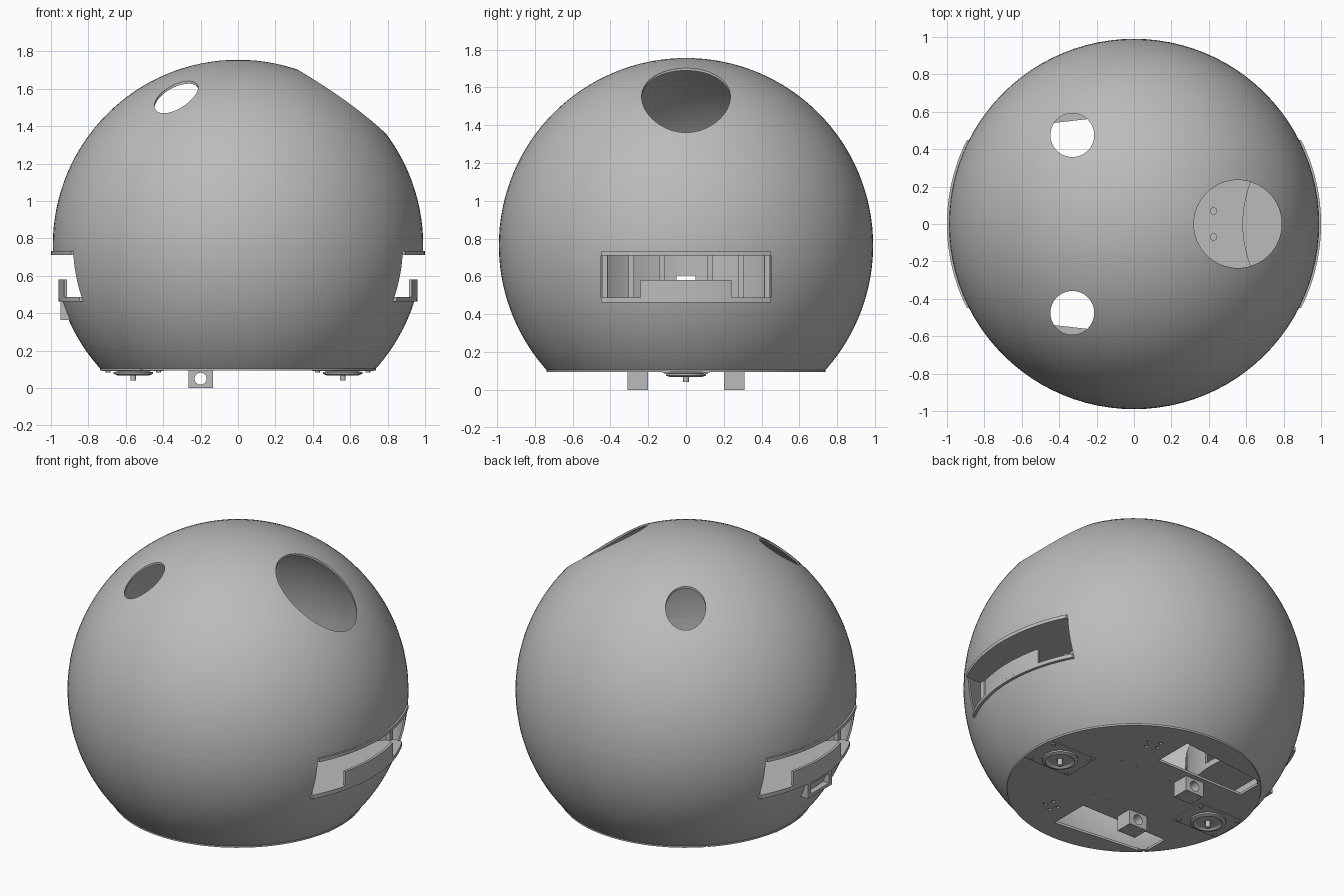
import bpy, bmesh, math
from math import sin, cos, pi, radians

if "Cube" in bpy.data.objects:
    bpy.data.objects.remove(bpy.data.objects["Cube"])

gray = bpy.data.materials.new("plain_gray")
gray.use_nodes = True
gray.diffuse_color = (0.5, 0.5, 0.5, 1)
gray.node_tree.nodes["Principled BSDF"].inputs["Base Color"].default_value = (0.5, 0.5, 0.5, 1)

R, MID, WALL, FLOOR = 0.99, 0.765, 0.012, 0.1


def finish(name, bm):
    bmesh.ops.remove_doubles(bm, verts=bm.verts, dist=1e-5)
    bmesh.ops.recalc_face_normals(bm, faces=bm.faces)
    mesh = bpy.data.meshes.new(name)
    bm.to_mesh(mesh)
    bm.free()
    mesh.materials.append(gray)
    ob = bpy.data.objects.new(name, mesh)
    bpy.context.collection.objects.link(ob)
    return ob


def lathe(name, profile, closed=True, at=(0, 0), steps=96):
    """Revolve (radius, z) points around a vertical axis."""
    bm = bmesh.new()
    vs = [bm.verts.new((r, 0, z)) for r, z in profile]
    pairs = list(zip(vs, vs[1:])) + ([(vs[-1], vs[0])] if closed else [])
    edges = [bm.edges.new(p) for p in pairs]
    bmesh.ops.spin(bm, geom=vs + edges, cent=(0, 0, 0), axis=(0, 0, 1),
                   angle=2 * pi, steps=steps, use_merge=True)
    bmesh.ops.translate(bm, verts=bm.verts, vec=(at[0], at[1], 0))
    return finish(name, bm)


def prism(name, points, z0, z1):
    """Extrude a flat outline upward."""
    bm = bmesh.new()
    face = bm.faces.new([bm.verts.new((x, y, z0)) for x, y in points])
    top = bmesh.ops.extrude_face_region(bm, geom=[face])["geom"]
    bmesh.ops.translate(bm, vec=(0, 0, z1 - z0),
                        verts=[g for g in top if isinstance(g, bmesh.types.BMVert)])
    return finish(name, bm)


def box(name, x0, x1, y0, y1, z0, z1):
    return prism(name, [(x0, y0), (x1, y0), (x1, y1), (x0, y1)], z0, z1)


def rod(name, x, y, r, z0, z1, n=32):
    return prism(name, [(x + r * cos(2 * pi * i / n), y + r * sin(2 * pi * i / n))
                        for i in range(n)], z0, z1)


def cut(ob, cutters):
    for c in cutters:
        c.hide_render = True
        mod = ob.modifiers.new("cut", "BOOLEAN")
        mod.operation, mod.solver, mod.object = "DIFFERENCE", "EXACT", c
        bpy.context.view_layer.objects.active = ob
        bpy.ops.object.modifier_apply(modifier=mod.name)
        bpy.data.objects.remove(c)


def arc(r, a0, a1, n=24, cx=0):
    return [(cx + r * cos(a0 + (a1 - a0) * i / n), r * sin(a0 + (a1 - a0) * i / n))
            for i in range(n + 1)]


def meridian(r, a0, a1, n):
    return [(x, MID + z) for x, z in arc(r, a0, a1, n)]


# Upper dome with one large and two small vertical openings
inner = R - WALL
dome = lathe("upper_dome", [(0, MID + R)] + meridian(R, pi / 2, 0, 32)[1:]
             + meridian(inner, 0, pi / 2, 32)[:-1] + [(0, MID + inner)], closed=False)
cut(dome, [rod("cutter", x, y, r, 1, 2, 64)
           for x, y, r in ((0.555, 0, 0.235), (-0.33, 0.475, 0.117), (-0.33, -0.475, 0.117))])

# Lower bowl with a wide slot on each side
low = math.asin((FLOOR - MID) / R)
low_in = math.asin((FLOOR - MID) / inner)
bowl = lathe("lower_bowl", meridian(R, 0, low, 24) + meridian(inner, low_in, 0, 24))
cut(bowl, [box("cutter", s * 0.8, s * 1.1, -0.45, 0.45, 0.475, 0.72) for s in (-1, 1)])

# Base plate with wheel openings and screw holes
base = lathe("base_plate", [(0, 0.095), (0.738, 0.095), (0.738, 0.11), (0, 0.11)], closed=False)
holes = []
for s in (-1, 1):
    holes.append(prism("cutter", [(-0.52, s * 0.34), (0.1, s * 0.34),
                                  (0.1, s * 0.6), (-0.52, s * 0.53)], 0, 0.2))
    holes.append(rod("cutter", 0.425, s * 0.07, 0.017, 0, 0.2, 16))
    for x, y in ((0.2, 0.45), (0.26, 0.42), (0.22, 0.5), (0.28, 0.47)):
        holes.append(rod("cutter", x, s * y, 0.019, 0, 0.2, 3))
    for i in range(4):
        holes.append(rod("cutter", -0.1 + 0.12 * i, s * 0.2, 0.008, 0, 0.2, 8))
cut(base, holes)

# Sensor bays: ledges, back wall, posts and lip on both sides
CX, CR = 1.2, 0.62
half = math.asin(0.45 / CR)
for s, side in ((1, "left"), (-1, "right")):
    def flip(points):
        return [(s * x, y) for x, y in points]

    back = arc(CR, pi - half, pi + half, cx=CX)
    for label, r, z0, z1 in (("top", 1.0, 0.71, 0.732), ("bottom", 0.96, 0.462, 0.487)):
        a = math.asin(0.45 / r)
        prism(f"{side}_bay_{label}_ledge", flip(arc(r, -a, a) + back), z0, z1)
    wall = prism(f"{side}_bay_back_wall",
                 flip(back + arc(CR - 0.015, pi + half, pi - half, cx=CX)), 0.48, 0.715)
    cut(wall, [box("cutter", s * 0.5, s * 0.7, -0.05, 0.05, 0.5, 0.605)])
    a = math.asin(0.24 / 0.96)
    prism(f"{side}_bay_lip", flip(arc(0.96, -a, a) + arc(0.943, a, -a)), 0.48, 0.58)
    for i, y in enumerate((-0.43, -0.29, -0.125, 0.125, 0.29, 0.43)):
        x = CX - math.sqrt(CR ** 2 - y ** 2) + 0.02
        box(f"{side}_bay_post_{i + 1}", s * (x - 0.015), s * (x + 0.015),
            y - 0.015, y + 0.015, 0.48, 0.715)

# Port block under the right bay
port = box("port_block", -0.95, -0.87, -0.12, 0.12, 0.365, 0.465)
cut(port, [box("cutter", -1, -0.9, -0.09, 0.09, 0.385, 0.445)])

# Round caster units with square mounts at both ends
for s, side in ((1, "left"), (-1, "right")):
    x = s * 0.56
    box(f"{side}_caster_mount", x - 0.165, x + 0.165, -0.125, 0.125, 0.09, 0.1)
    lathe(f"{side}_caster_cup", [(0.02, 0.09), (0.08, 0.09), (0.105, 0.085), (0.105, 0.075),
                                 (0.085, 0.068), (0.07, 0.078), (0.02, 0.078)],
          at=(x, 0), steps=40)
    rod(f"{side}_caster_pin", x, 0, 0.015, 0.04, 0.09, 16)
    for i, (dx, dy) in enumerate(((-1, -1), (-1, 1), (1, -1), (1, 1))):
        rod(f"{side}_caster_screw_{i + 1}", x + dx * 0.135, dy * 0.1, 0.014, 0.084, 0.095, 12)

# Axle blocks with a cross bore
for s, side in ((1, "back"), (-1, "front")):
    y = s * 0.255
    block = box(f"{side}_axle_block", -0.265, -0.135, y - 0.055, y + 0.055, 0, 0.1)
    bore = rod("cutter", 0, 0, 0.032, -0.2, 0.2, 24)
    bore.rotation_euler = (pi / 2, 0, 0)
    bore.location = (-0.2, y, 0.05)
    screws = [rod("cutter", -0.2 + dx * 0.048, y + dy * 0.038, 0.008, -0.1, 0.02, 8)
              for dx in (-1, 1) for dy in (-1, 1)]
    cut(block, [bore] + screws)

# Smooth the round surfaces, keep the edges crisp
bpy.ops.object.select_all(action="DESELECT")
for ob in bpy.context.collection.objects:
    if ob.type == "MESH":
        ob.select_set(True)
        bpy.context.view_layer.objects.active = ob
bpy.ops.object.shade_smooth_by_angle(angle=radians(30))
